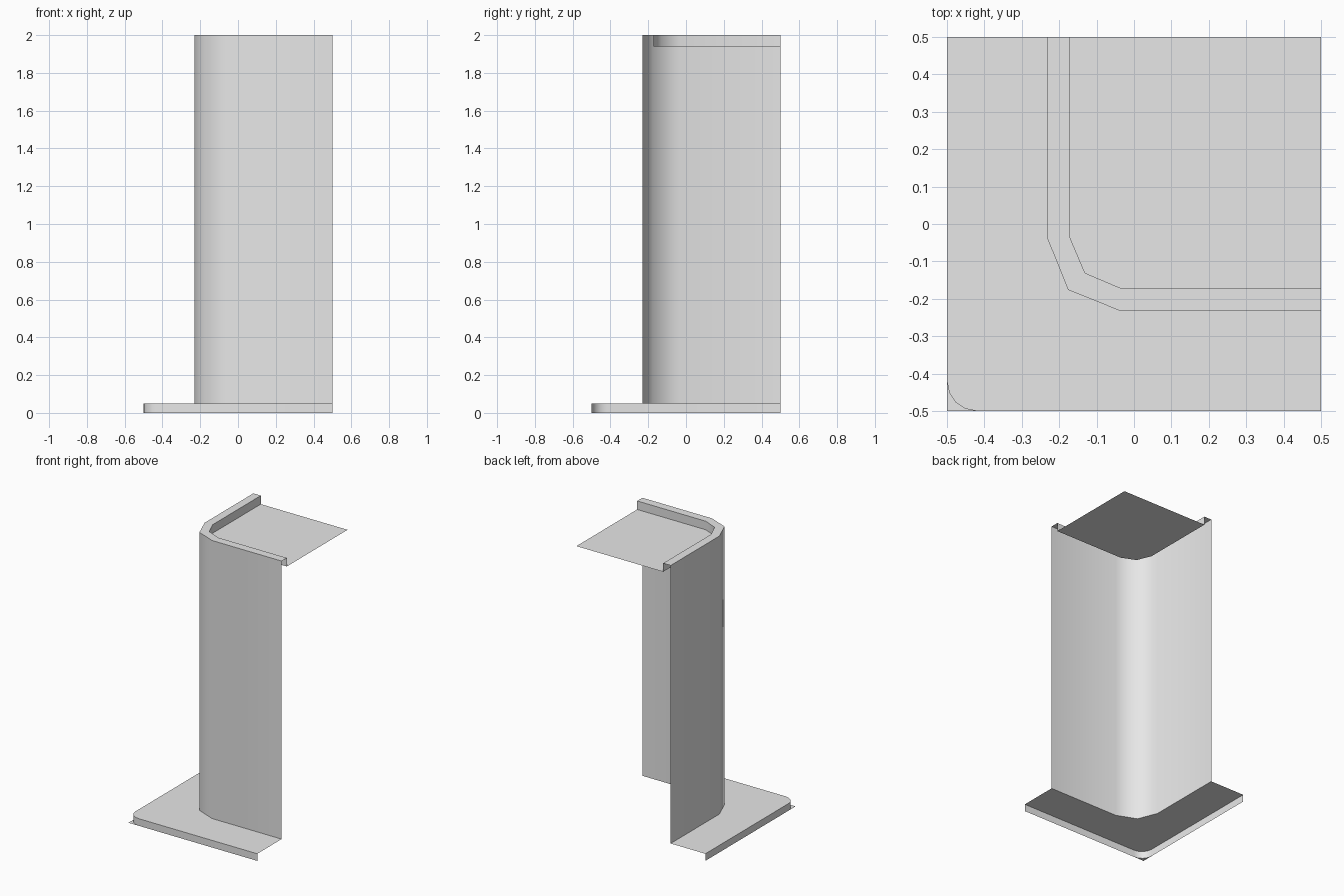
import bpy
import math

cube = bpy.data.objects.get("Cube")
if cube:
    bpy.data.objects.remove(cube, do_unlink=True)

grey = bpy.data.materials.new("plain grey")
grey.use_nodes = True
grey.diffuse_color = (0.8, 0.8, 0.8, 1)
grey.node_tree.nodes["Principled BSDF"].inputs["Base Color"].default_value = (0.8, 0.8, 0.8, 1)

HALF = 0.5
KERB_TOP = 0.05
ROOF_Z = 1.94
TOP_Z = 2.0


def make(name, verts, faces):
    """Create a mesh object, smooth except at sharp edges."""
    mesh = bpy.data.meshes.new(name)
    mesh.from_pydata(verts, [], faces)
    mesh.materials.append(grey)
    obj = bpy.data.objects.new(name, mesh)
    bpy.context.collection.objects.link(obj)
    bpy.ops.object.select_all(action='DESELECT')
    obj.select_set(True)
    bpy.context.view_layer.objects.active = obj
    bpy.ops.object.shade_smooth_by_angle(angle=math.radians(60))
    return obj


def at(outline, z):
    return [(x, y, z) for x, y in outline]


def strip(name, rows):
    """Join successive outlines of equal length with quads."""
    n = len(rows[0])
    faces = [(r * n + i, r * n + i + 1, (r + 1) * n + i + 1, (r + 1) * n + i)
             for r in range(len(rows) - 1) for i in range(n - 1)]
    return make(name, sum(rows, []), faces)


def sheet(name, outline, z):
    return make(name, at(outline, z), [tuple(range(len(outline)))])


def corner(face, bend, knee):
    """Outline running along the left wall, round the corner, along the front."""
    return [(face, HALF), (face, bend), (knee, knee), (bend, face), (HALF, face)]


outer = corner(-0.231, -0.04, -0.176)
inner = corner(-0.173, -0.032, -0.131)

# Rounded kerb corner
R = 0.08
arc = [(-HALF + R - R * math.cos(a), -HALF + R - R * math.sin(a))
       for a in (math.pi / 8 * i for i in range(5))]
kerb = [(-HALF, HALF)] + arc + [(HALF, -HALF)]

# Wall with the parapet folded over its top
strip("wall_and_parapet", [at(outer, KERB_TOP), at(outer, TOP_Z),
                           at(inner, TOP_Z), at(inner, ROOF_Z)])

# Flat roof behind the parapet
sheet("roof", inner + [(HALF, HALF)], ROOF_Z)

# Pavement around the wall, its kerb, and the ground outside the rounded corner
sheet("pavement", kerb + outer[::-1], KERB_TOP)
strip("kerb", [at(kerb, 0), at(kerb, KERB_TOP)])
sheet("ground_corner", [(-HALF, -HALF)] + arc[::-1], 0)
